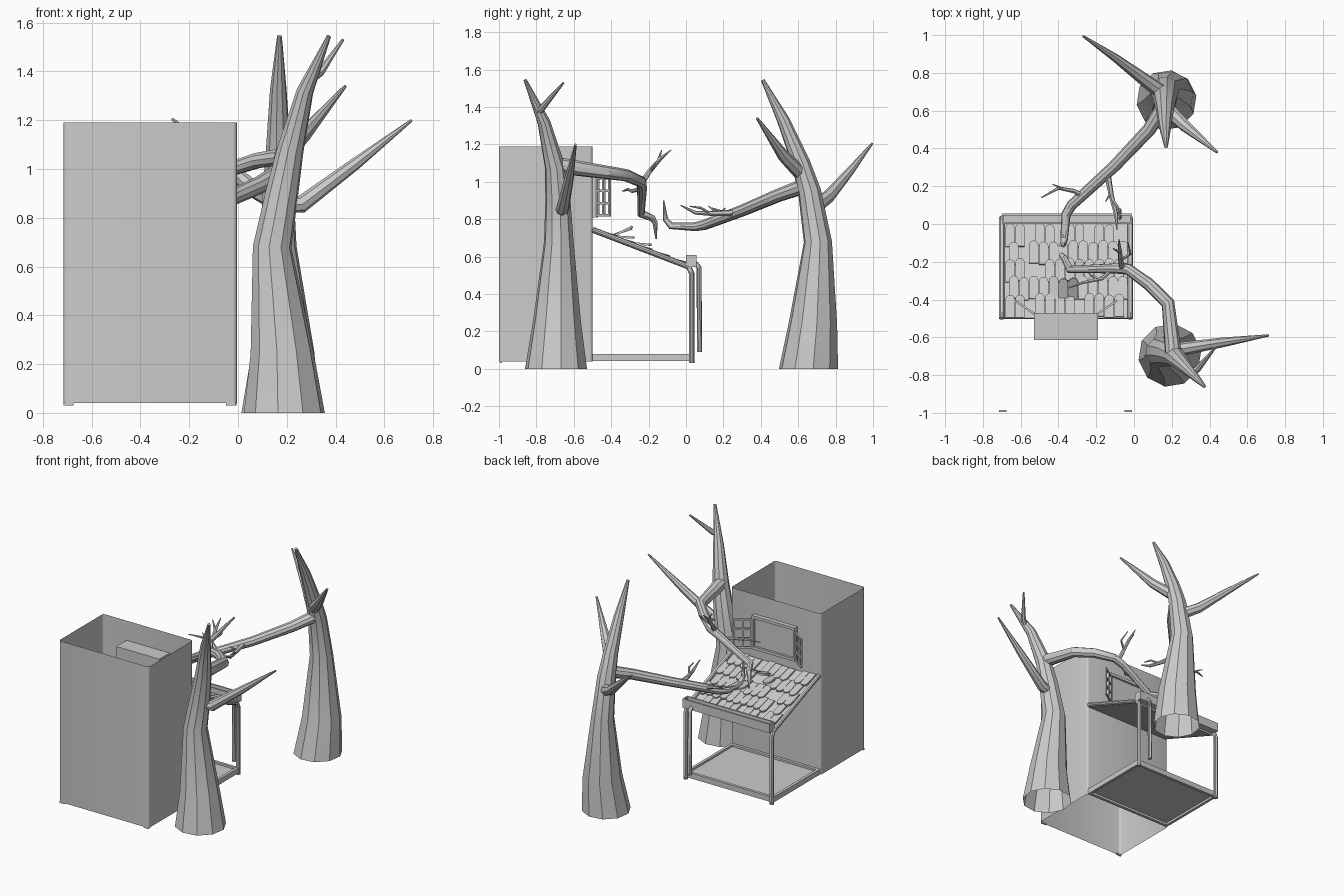
import bpy, bmesh, math, random
from mathutils import Vector, Matrix

if "Cube" in bpy.data.objects:
    bpy.data.objects.remove(bpy.data.objects["Cube"])
random.seed(4)


def finish(bm, name):
    bmesh.ops.recalc_face_normals(bm, faces=bm.faces)
    me = bpy.data.meshes.new(name)
    bm.to_mesh(me)
    bm.free()
    ob = bpy.data.objects.new(name, me)
    bpy.context.collection.objects.link(ob)
    return ob


def add_box(bm, lo, hi, mat=Matrix()):
    lo, hi = Vector(lo), Vector(hi)
    m = mat @ Matrix.Translation((lo + hi) / 2) @ Matrix.Diagonal((*(hi - lo), 1))
    bmesh.ops.create_cube(bm, size=1, matrix=m)


def add_tube(bm, pts, sides=10, base_flat=False, cap_start=True):
    """Tapered tube along points (x, y, z, radius)."""
    p = [Vector(q[:3]) for q in pts]
    rings, u, prev = [], None, None
    for i, q in enumerate(pts):
        t = (p[min(i + 1, len(p) - 1)] - p[i]).normalized() if i < len(p) - 1 else Vector()
        if i:
            t = (t + (p[i] - p[i - 1]).normalized()).normalized()
        if i == 0 and base_flat:
            t = Vector((0, 0, 1))
        if u is None:
            u = t.orthogonal().normalized()
        else:
            u = prev.rotation_difference(t) @ u
        prev, v = t, t.cross(u)
        rings.append([bm.verts.new(p[i] + q[3] * (u * math.cos(a) + v * math.sin(a)))
                      for a in (2 * math.pi * k / sides for k in range(sides))])
    for a, b in zip(rings, rings[1:]):
        for k in range(sides):
            bm.faces.new((a[k], a[(k + 1) % sides], b[(k + 1) % sides], b[k]))
    bm.faces.new(rings[-1])
    if cap_start:
        bm.faces.new(rings[0][::-1])


def tubes(name, paths, sides=10, **kw):
    bm = bmesh.new()
    for path in paths:
        add_tube(bm, path, sides, **kw)
    return finish(bm, name)


# Tall open enclosure: four thin walls with rounded corners, no top or bottom
bm = bmesh.new()
x0, x1, y0, y1, r = -.715, -.005, -1.0, -.5, .015
outline = []
for cx, cy, a0 in ((x1 - r, y1 - r, 0), (x0 + r, y1 - r, 90), (x0 + r, y0 + r, 180), (x1 - r, y0 + r, 270)):
    for k in range(4):
        a = math.radians(a0 + 30 * k)
        outline.append((cx + r * math.cos(a), cy + r * math.sin(a)))
lo = [bm.verts.new((x, y, .04)) for x, y in outline]
hi = [bm.verts.new((x, y, 1.19)) for x, y in outline]
for k in range(len(lo)):
    j = (k + 1) % len(lo)
    bm.faces.new((lo[k], lo[j], hi[j], hi[k]))
finish(bm, "enclosure_walls")

# Small feet under the front wall
bm = bmesh.new()
for x in (-.715, -.05):
    add_box(bm, (x, -.995, .03), (x + .04, -.985, .042))
finish(bm, "enclosure_feet")

# Window block in the back wall with a raised frame
bm = bmesh.new()
add_box(bm, (-.53, -.615, .81), (-.19, -.485, 1.05))
for z in (.81, 1.03):
    add_box(bm, (-.53, -.49, z), (-.19, -.47, z + .02))
for x in (-.53, -.205):
    add_box(bm, (x, -.49, .81), (x + .015, -.47, 1.05))
finish(bm, "window")

# Ladder-like shutters swung open at both sides
for side, hx in ((-1, -.53), (1, -.19)):
    bm = bmesh.new()
    ang = math.radians(35) if side > 0 else math.radians(145)
    m = Matrix.Translation((hx, -.475, 0)) @ Matrix.Rotation(ang, 4, 'Z')
    for x in (0, .055, .11):
        add_box(bm, (x, -.006, .815), (x + .012, .006, 1.025), m)
    for z in (.815, .88, .945, 1.012):
        add_box(bm, (0, -.005, z), (.12, .005, z + .013), m)
    finish(bm, "shutter")

# Side rails that bend down into the back posts
tubes("frame_rails", [[(x, -.5, .745, .015), (x, -.02, .56, .015), (x, .015, .545, .015),
                       (x, .03, .51, .015), (x, .03, .03, .015)] for x in (-.70, -.02)])

# Base tray
bm = bmesh.new()
add_box(bm, (-.70, -.5, .058), (-.02, .02, .066))
for x in (-.71, -.03):
    add_box(bm, (x, -.5, .042), (x + .02, .03, .08))
for y in (-.5, .01):
    add_box(bm, (-.70, y, .042), (-.02, y + .02, .08))
finish(bm, "base_tray")

# Gutter trough and downspout
bm = bmesh.new()
add_box(bm, (-.70, .0, .545), (-.01, .055, .56))
for y in (.0, .045):
    add_box(bm, (-.70, y, .545), (-.01, y + .01, .608))
for x in (-.70, -.02):
    add_box(bm, (x, .0, .545), (x + .01, .055, .608))
finish(bm, "gutter")
tubes("downspout", [[(-.08, .03, .565, .014), (-.08, .055, .56, .014), (-.08, .07, .54, .014),
                     (-.08, .072, .09, .014)]])

# Sloped roof panel
slope = math.atan2(-.195, .51)
roof = Matrix.Translation((0, -.5, .735)) @ Matrix.Rotation(slope, 4, 'X')
bm = bmesh.new()
add_box(bm, (-.70, 0, -.008), (-.02, .54, .004), roof)
finish(bm, "roof_panel")

# Round-ended roof tiles, with gaps and a few lifted ones
bm = bmesh.new()
w, length, thick = .025, .125, .012


def add_tile(x, d, tilt):
    m = roof @ Matrix.Translation((x, d, .005)) @ Matrix.Rotation(math.radians(tilt), 4, 'X')
    shape = [(-w, 0), (w, 0)] + [(w * math.cos(a), length - w + w * math.sin(a))
                                 for a in (math.pi * k / 6 for k in range(7))]
    bot = [bm.verts.new(m @ Vector((a, b, 0))) for a, b in shape]
    top = [bm.verts.new(m @ Vector((a, b, thick))) for a, b in shape]
    bm.faces.new(bot[::-1])
    bm.faces.new(top)
    for k in range(len(shape)):
        j = (k + 1) % len(shape)
        bm.faces.new((bot[k], bot[j], top[j], top[k]))


lifted = {(1, 5): 40, (1, 6): 47, (1, 4): 18, (2, 7): 16}
for row in range(5):
    for col in range(12):
        if (row, col) not in lifted and random.random() < .14:
            continue
        x = -.65 + .0525 * col + (.014 if row % 2 else -.006)
        add_tile(x, .005 + .1 * row + random.uniform(-.006, .006), lifted.get((row, col), 5))
finish(bm, "roof_tiles")

# Tree trunks, open at the ground
tubes("front_tree_trunk", [[(.19, -.695, 0, .168), (.18, -.69, .25, .13), (.14, -.68, .68, .08),
                            (.18, -.685, .9, .068), (.215, -.70, 1.08, .055), (.275, -.76, 1.32, .035),
                            (.373, -.86, 1.545, .009)]], base_flat=True, cap_start=False)
tubes("back_tree_trunk", [[(.172, .655, 0, .16), (.185, .68, .25, .13), (.165, .705, .68, .076),
                           (.165, .66, .95, .062), (.165, .615, 1.1, .05), (.165, .52, 1.33, .034),
                           (.17, .41, 1.545, .01)]], base_flat=True, cap_start=False)

# Bare branches pointing up
tubes("front_tree_branches", [
    [(.17, -.67, .85, .03), (.26, -.66, .855, .036), (.48, -.625, 1.02, .025), (.712, -.59, 1.2, .006)],
    [(.30, -.79, 1.37, .02), (.34, -.765, 1.40, .018), (.43, -.655, 1.53, .006)]], 8)
tubes("back_tree_branches", [
    [(.17, .68, .86, .04), (.06, .76, .92, .035), (-.1, .88, 1.06, .022), (-.27, .995, 1.205, .006)],
    [(.165, .62, 1.04, .04), (.27, .52, 1.14, .032), (.44, .38, 1.34, .007)]], 8)

# Long arms reaching over the roof
tubes("front_tree_arm", [[(.21, -.70, 1.09, .045), (.18, -.42, 1.05, .036), (.08, -.32, 1.035, .033),
                          (-.03, -.24, 1.0, .03), (-.10, -.235, .97, .027), (-.34, -.24, .83, .022),
                          (-.37, -.18, .805, .018), (-.385, -.165, .78, .014), (-.385, -.16, .695, .004)]])
tubes("back_tree_arm", [[(.17, .64, .98, .042), (.08, .50, .93, .036), (-.10, .31, .85, .032),
                         (-.33, .10, .77, .028), (-.36, .05, .76, .025), (-.37, -.08, .765, .02),
                         (-.375, -.11, .80, .015), (-.37, -.12, .9, .004)]])

# Thin twigs on the arms
tubes("front_tree_twigs", [
    [(-.06, -.24, .99, .017), (-.07, -.20, 1.05, .014), (-.075, -.14, 1.12, .011), (-.08, -.08, 1.17, .003)],
    [(-.075, -.15, 1.11, .009), (-.11, -.13, 1.17, .003)],
    [(-.07, -.19, 1.06, .009), (-.02, -.16, 1.10, .007), (-.03, -.10, 1.15, .003)],
    [(-.11, -.235, .965, .012), (-.17, -.29, .95, .01), (-.27, -.31, .96, .008), (-.35, -.34, .95, .003)],
    [(-.2, -.295, .95, .007), (-.24, -.26, .96, .003)]], 6)
tubes("back_tree_twigs", [
    [(-.14, .26, .835, .018), (-.12, .15, .83, .014), (-.095, .05, .835, .011), (-.09, -.03, .875, .003)],
    [(-.115, .13, .83, .009), (-.08, .08, .86, .007), (-.075, .02, .87, .003)],
    [(-.12, .17, .83, .008), (-.15, .12, .87, .003)],
    [(-.27, .15, .79, .016), (-.32, .175, .82, .012), (-.40, .19, .84, .009), (-.49, .14, .86, .003)],
    [(-.36, .18, .83, .008), (-.43, .21, .86, .003)]], 6)

# Smooth shading with crisp edges
for ob in bpy.context.scene.objects:
    ob.select_set(True)
    bpy.context.view_layer.objects.active = ob
bpy.ops.object.shade_smooth_by_angle(angle=math.radians(35))
